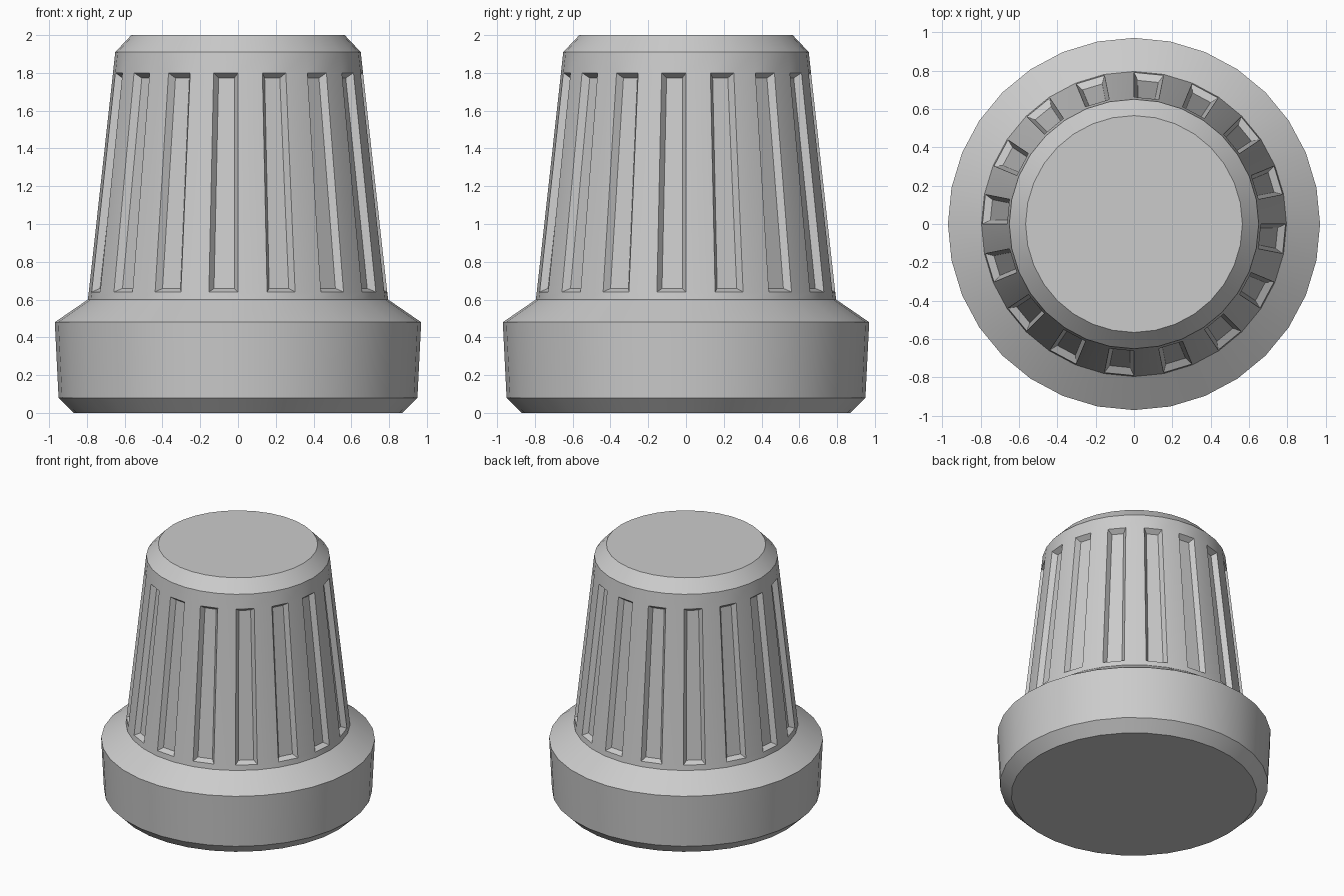
import bpy, bmesh
from math import cos, sin, pi

if "Cube" in bpy.data.objects:
    bpy.data.objects.remove(bpy.data.objects["Cube"])

SIDES = 32
# (radius, height) from the base to the top
PROFILE = [(0.87, 0), (0.95, 0.08), (0.97, 0.48), (0.795, 0.60),
           (0.79, 0.64), (0.662, 1.80), (0.65, 1.91), (0.565, 2.0)]
GRIP_BAND = 4  # profile segment that carries the grooves

# Turned knob body with skirt
bm = bmesh.new()
rings = [[bm.verts.new((r * cos(2 * pi * k / SIDES), r * sin(2 * pi * k / SIDES), z))
          for k in range(SIDES)] for r, z in PROFILE]
grooves = []
for i in range(len(rings) - 1):
    low, high = rings[i], rings[i + 1]
    for k in range(SIDES):
        n = (k + 1) % SIDES
        face = bm.faces.new((low[k], low[n], high[n], high[k]))
        if i == GRIP_BAND and k % 2 == 1:
            grooves.append(face)
bm.faces.new(rings[0][::-1])
bm.faces.new(rings[-1])
bm.normal_update()

# Sixteen sunken grip grooves with sloping walls
bmesh.ops.inset_individual(bm, faces=grooves, thickness=0.033, depth=-0.037)
bm.normal_update()

mesh = bpy.data.meshes.new("knob")
bm.to_mesh(mesh)
bm.free()
knob = bpy.data.objects.new("knob", mesh)
bpy.context.collection.objects.link(knob)

# Smooth sides, crisp edges
bpy.context.view_layer.objects.active = knob
knob.select_set(True)
bpy.ops.object.shade_smooth_by_angle(angle=pi / 9)
